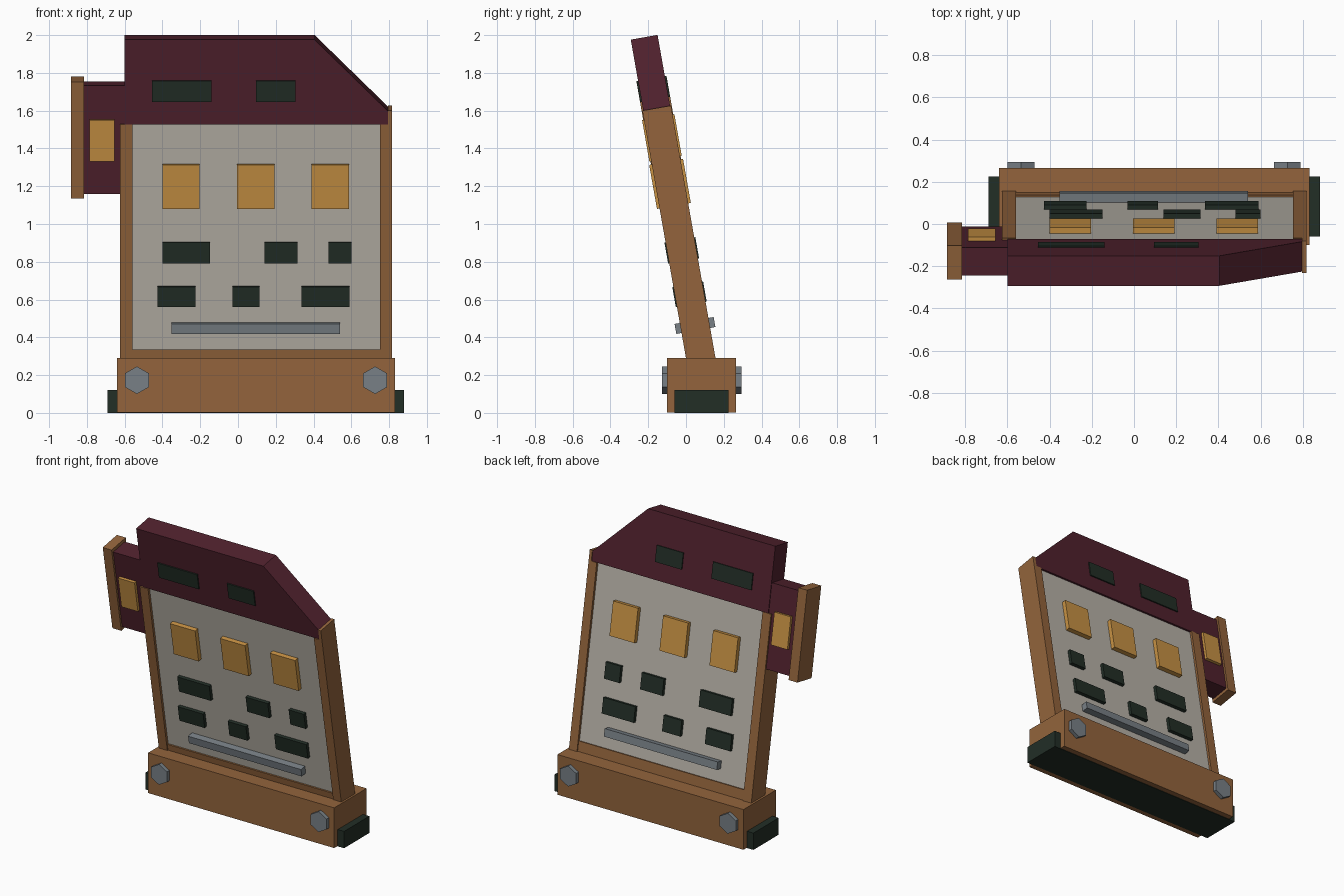
import bpy, bmesh, math
from mathutils import Matrix

cube = bpy.data.objects.get("Cube")
if cube:
    bpy.data.objects.remove(cube, do_unlink=True)


def material(name, r, g, b):
    lin = [(c / 255 / 12.92) if c < 10 else ((c / 255 + 0.055) / 1.055) ** 2.4 for c in (r, g, b)]
    m = bpy.data.materials.new(name)
    m.use_nodes = True
    m.diffuse_color = (*lin, 1)
    m.node_tree.nodes["Principled BSDF"].inputs["Base Color"].default_value = (*lin, 1)
    return m


WOOD = material("brown wood", 147, 100, 60)
ROOF = material("burgundy", 80, 33, 45)
WALL = material("warm grey plaster", 184, 179, 169)
GLOW = material("amber", 200, 146, 68)
DARK = material("dark green", 34, 46, 38)
STEEL = material("steel", 120, 128, 134)

# The board leans forward from the top of the base
TILT = math.radians(10)
BASE_TOP = 0.29
LEAN = Matrix.Translation((0, 0.078, BASE_TOP)) @ Matrix.Rotation(TILT, 4, 'X')


def prism(name, outline, y0, y1, mat, matrix=Matrix()):
    """Extrude an x-z outline from y0 to y1."""
    bm = bmesh.new()
    face = bm.faces.new([bm.verts.new((x, y0, z)) for x, z in outline])
    new = bmesh.ops.extrude_face_region(bm, geom=[face])["geom"]
    bmesh.ops.translate(bm, vec=(0, y1 - y0, 0),
                        verts=[v for v in new if isinstance(v, bmesh.types.BMVert)])
    bmesh.ops.recalc_face_normals(bm, faces=bm.faces)
    mesh = bpy.data.meshes.new(name)
    bm.to_mesh(mesh)
    bm.free()
    mesh.materials.append(mat)
    ob = bpy.data.objects.new(name, mesh)
    ob.matrix_world = matrix
    bpy.context.collection.objects.link(ob)
    return ob


def rect(x0, x1, z0, z1):
    return [(x0, z0), (x1, z0), (x1, z1), (x0, z1)]


def leaning(name, outline, half, mat):
    """Part of the board; outline heights are those of its front face."""
    local = [(x, (z - BASE_TOP + half * math.sin(TILT)) / math.cos(TILT)) for x, z in outline]
    return prism(name, local, -half, half, mat, LEAN)


# Base, foot and bolts
prism("base", rect(-0.64, 0.83, 0.003, BASE_TOP), -0.1, 0.265, WOOD)
prism("foot", rect(-0.69, 0.88, 0, 0.12), -0.06, 0.225, DARK)
for side, x in (("right", -0.535), ("left", 0.726)):
    hexagon = [(x + 0.073 * math.sin(i * math.pi / 3), 0.173 + 0.073 * math.cos(i * math.pi / 3))
               for i in range(6)]
    prism(side + "_front_bolt", hexagon, -0.128, -0.09, STEEL)
    prism(side + "_back_bolt", hexagon, 0.255, 0.293, STEEL)

# Wall panel and its frame
leaning("wall_panel", rect(-0.58, 0.77, 0.3, 1.56), 0.06, WALL)
leaning("bottom_beam", rect(-0.56, 0.755, 0.2, 0.335), 0.07, WOOD)
leaning("right_post", rect(-0.625, -0.558, 0.2, 1.527), 0.077, WOOD)
leaning("left_post", [(0.752, 0.2), (0.816, 0.2), (0.816, 1.6), (0.795, 1.6),
                      (0.795, 1.527), (0.752, 1.527)], 0.077, WOOD)

# Roof with one sloping corner
leaning("roof", [(-0.6, 1.527), (0.796, 1.527), (0.796, 1.595), (0.405, 1.976), (-0.6, 1.976)],
        0.072, ROOF)

# Side arm with its end cap and small window
leaning("side_arm", rect(-0.82, -0.59, 1.16, 1.732), 0.067, ROOF)
leaning("arm_cap", rect(-0.885, -0.815, 1.135, 1.753), 0.081, WOOD)
leaning("arm_window", rect(-0.785, -0.655, 1.33, 1.55), 0.087, GLOW)

# Windows
for i in range(3):
    x = -0.4 + 0.395 * i
    leaning(f"window_{i + 1}", rect(x, x + 0.197, 1.08, 1.313), 0.091, GLOW)

# Rows of blocks: height range, half depth, x ranges
rows = [
    ("lower", 0.56, 0.667, 0.083, [(-0.425, -0.225), (-0.03, 0.113), (0.337, 0.59)]),
    ("middle", 0.79, 0.902, 0.083, [(-0.4, -0.148), (0.14, 0.315), (0.48, 0.6)]),
    ("roof", 1.645, 1.757, 0.08, [(-0.455, -0.14), (0.095, 0.305)]),
]
for row, z0, z1, half, spans in rows:
    for i, (x0, x1) in enumerate(spans):
        leaning(f"{row}_block_{i + 1}", rect(x0, x1, z0, z1), half, DARK)

# Rail across the bottom of the panel
leaning("rail", rect(-0.352, 0.54, 0.418, 0.471), 0.105, STEEL)
